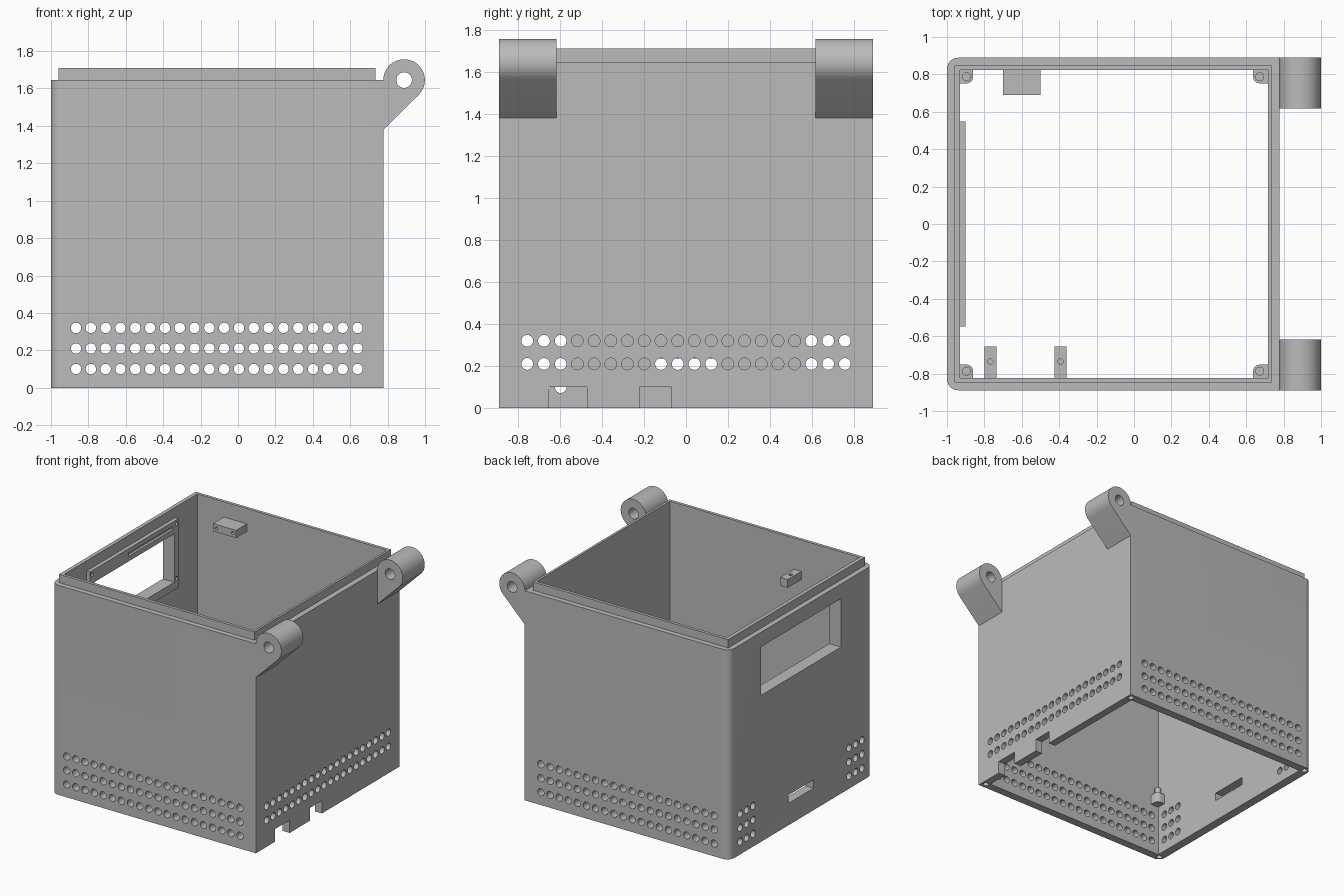
import bpy, bmesh, math
from mathutils import Vector

if "Cube" in bpy.data.objects:
    bpy.data.objects.remove(bpy.data.objects["Cube"])

grey = bpy.data.materials.new("plain grey")
grey.use_nodes = True
grey.diffuse_color = (0.5, 0.5, 0.5, 1)
grey.node_tree.nodes["Principled BSDF"].inputs["Base Color"].default_value = (0.5, 0.5, 0.5, 1)


def place(u, v, w, axis):
    # u, v lie in the profile plane and w runs along the axis
    return {"x": Vector((w, u, v)), "y": Vector((u, w, v)), "z": Vector((u, v, w))}[axis]


def prism(bm, points, axis, lo, hi):
    """Extrude a closed profile along an axis."""
    bottom = [bm.verts.new(place(u, v, lo, axis)) for u, v in points]
    top = [bm.verts.new(place(u, v, hi, axis)) for u, v in points]
    n = len(points)
    bm.faces.new(bottom)
    bm.faces.new(top[::-1])
    for i in range(n):
        bm.faces.new((bottom[i], top[i], top[(i + 1) % n], bottom[(i + 1) % n]))


def arc(u, v, r, start=0, end=360, steps=24):
    closed = end - start == 360
    return [(u + r * math.cos(math.radians(start + (end - start) * i / steps)),
             v + r * math.sin(math.radians(start + (end - start) * i / steps)))
            for i in range(steps if closed else steps + 1)]


def rect(u0, u1, v0, v1):
    return [(u0, v0), (u1, v0), (u1, v1), (u0, v1)]


def round_rect(u0, u1, v0, v1, r):
    return (arc(u1 - r, v1 - r, r, 0, 90, 6) + arc(u0 + r, v1 - r, r, 90, 180, 6)
            + arc(u0 + r, v0 + r, r, 180, 270, 6) + arc(u1 - r, v0 + r, r, 270, 360, 6))


def solid(name, *prisms):
    bm = bmesh.new()
    for p in prisms:
        prism(bm, *p)
    bmesh.ops.recalc_face_normals(bm, faces=bm.faces)
    mesh = bpy.data.meshes.new(name)
    bm.to_mesh(mesh)
    bm.free()
    mesh.materials.append(grey)
    obj = bpy.data.objects.new(name, mesh)
    bpy.context.collection.objects.link(obj)
    return obj


def carve(obj, *steps):
    """Run (operation, prisms) booleans in order and bake the result."""
    helpers = []
    for op, prisms in steps:
        cutter = solid("cutter", *prisms)
        cutter.hide_render = True
        mod = obj.modifiers.new(op, "BOOLEAN")
        mod.operation, mod.object, mod.solver = op, cutter, "EXACT"
        helpers.append(cutter)
    graph = bpy.context.evaluated_depsgraph_get()
    mesh = bpy.data.meshes.new_from_object(obj.evaluated_get(graph))
    obj.modifiers.clear()
    obj.data = mesh
    for cutter in helpers:
        bpy.data.objects.remove(cutter)


L, R, H, RIM, TOP = -1.0, 0.778, 0.889, 1.645, 1.71
IL, IR, IH = -0.93, 0.717, 0.824      # inner faces
ROWS = (0.1, 0.21, 0.32)
VENT = 0.028

# Outer box: the two left corners are rounded, the right ones sharp
outline = [(R, -H), (R, H)] + arc(L + 0.06, H - 0.06, 0.06, 90, 180, 8) \
    + arc(L + 0.06, -H + 0.06, 0.06, 180, 270, 8)
body = solid("box_shell", (outline, "z", 0, RIM))

lip = [(rect(-0.96, 0.735, -0.848, 0.848), "z", 1.5, TOP)]
cavity = [(rect(IL, IR, -IH, IH), "z", -0.1, 1.9)]

# Vent holes: front and back share one drill, the sides have their own
vents = [(arc(-0.866 + 0.0792 * i, z, VENT), "y", -1, 1) for i in range(20) for z in ROWS]
columns = [-0.755 + 0.0795 * i for i in range(20)]
side_vents = [(arc(y, z, VENT), "x", 0.6, 0.9) for y in columns for z in ROWS[1:]]
side_vents += [(arc(y, z, VENT), "x", -1.1, -0.85) for y in columns[:3] + columns[-3:] for z in ROWS]

# Cable notches, display window, door recess, card slot and bottom screw holes
notches = [(rect(-0.655, -0.47, -0.1, 0.1), "x", 0.6, 0.9),
           (rect(-0.22, -0.07, -0.1, 0.1), "x", 0.6, 0.9)]
window = [(rect(-0.495, 0.495, 1.15, 1.53), "x", -1.1, -0.8)]
door = [(round_rect(-0.495, 0.495, 0.1, 1.13, 0.04), "x", -1.1, L + 0.02)]
slot = [(rect(-0.155, 0.155, 0.172, 0.237), "x", -1.1, -0.85)]
screws = [(arc(x, y, 0.022, steps=16), "z", -0.1, 0.06)
          for x in (L + 0.04, R - 0.035) for y in (-H + 0.04, H - 0.04)]
carve(body, ("UNION", lip), ("DIFFERENCE", cavity), ("DIFFERENCE", vents),
      ("DIFFERENCE", side_vents), ("DIFFERENCE", notches + window + door + slot + screws))

# Hinge knuckles on the right wall with a slanted support below
hinge = [(R - 0.01, 1.37)] + arc(0.888, RIM, 0.111, -45, 180, 32) + [(R - 0.01, RIM)]
for name, y0, y1 in (("front_hinge", -H, -0.617), ("back_hinge", 0.617, H)):
    knuckle = solid(name, (hinge, "y", y0, y1))
    carve(knuckle, ("DIFFERENCE", [(arc(0.888, RIM, 0.042), "y", -1, 1)]))

# Display frame inside the window, with screw holes and a groove
frame = solid("display_frame", (rect(-0.548, 0.548, 1.09, 1.63), "x", IL - 0.005, -0.9))
frame_screws = [(arc(y, z, 0.015, steps=12), "x", -0.92, -0.8)
                for y in (-0.522, 0.522) for z in (1.17, 1.6)]
groove = [(rect(-0.07, 0.48, 1.57, 1.595), "x", -0.92, -0.8)]
carve(frame, ("DIFFERENCE", window), ("DIFFERENCE", frame_screws + groove))

# Latch block on the back wall
block = solid("latch_block", (rect(-0.7, -0.5, 0.69, IH + 0.01), "z", 1.53, 1.59))
carve(block, ("DIFFERENCE", [(arc(x, 1.56, 0.012, steps=12), "y", 0.6, 0.78) for x in (-0.67, -0.53)]))

# Two drilled tabs on the front wall
for name, x in (("left_tab", -0.393), ("right_tab", -0.768)):
    tab = solid(name, (rect(x - 0.032, x + 0.032, -IH - 0.01, -0.655), "z", 1.4, 1.465))
    carve(tab, ("DIFFERENCE", [(arc(x, -0.735, 0.014, steps=12), "z", 1.43, 1.6)]))

# Board supports in the four inner corners: rounded ledge with a pin
for x, sx, side in ((-0.895, -1, "right"), (0.672, 1, "left")):
    for y, sy, end in ((-0.787, -1, "front"), (0.787, 1, "back")):
        wall_x = IL - 0.005 if sx < 0 else IR + 0.005
        wall_y = sy * (IH + 0.005)
        ledge = [(wall_x, wall_y), (wall_x, y - sy * 0.035)] + \
            [(x - sx * 0.035 * math.sin(a * math.pi / 12), y - sy * 0.035 * math.cos(a * math.pi / 12))
             for a in range(7)] + [(x - sx * 0.035, wall_y)]
        solid(f"{end}_{side}_support", (ledge, "z", 0.41, 0.49))
        solid(f"{end}_{side}_pin", (arc(x, y, 0.024, steps=16), "z", 0.48, 0.54))

# Smooth the round parts, keep the edges sharp
for obj in bpy.context.scene.objects:
    obj.select_set(obj.type == "MESH")
    if obj.type == "MESH":
        bpy.context.view_layer.objects.active = obj
bpy.ops.object.shade_smooth_by_angle(angle=math.radians(30))
